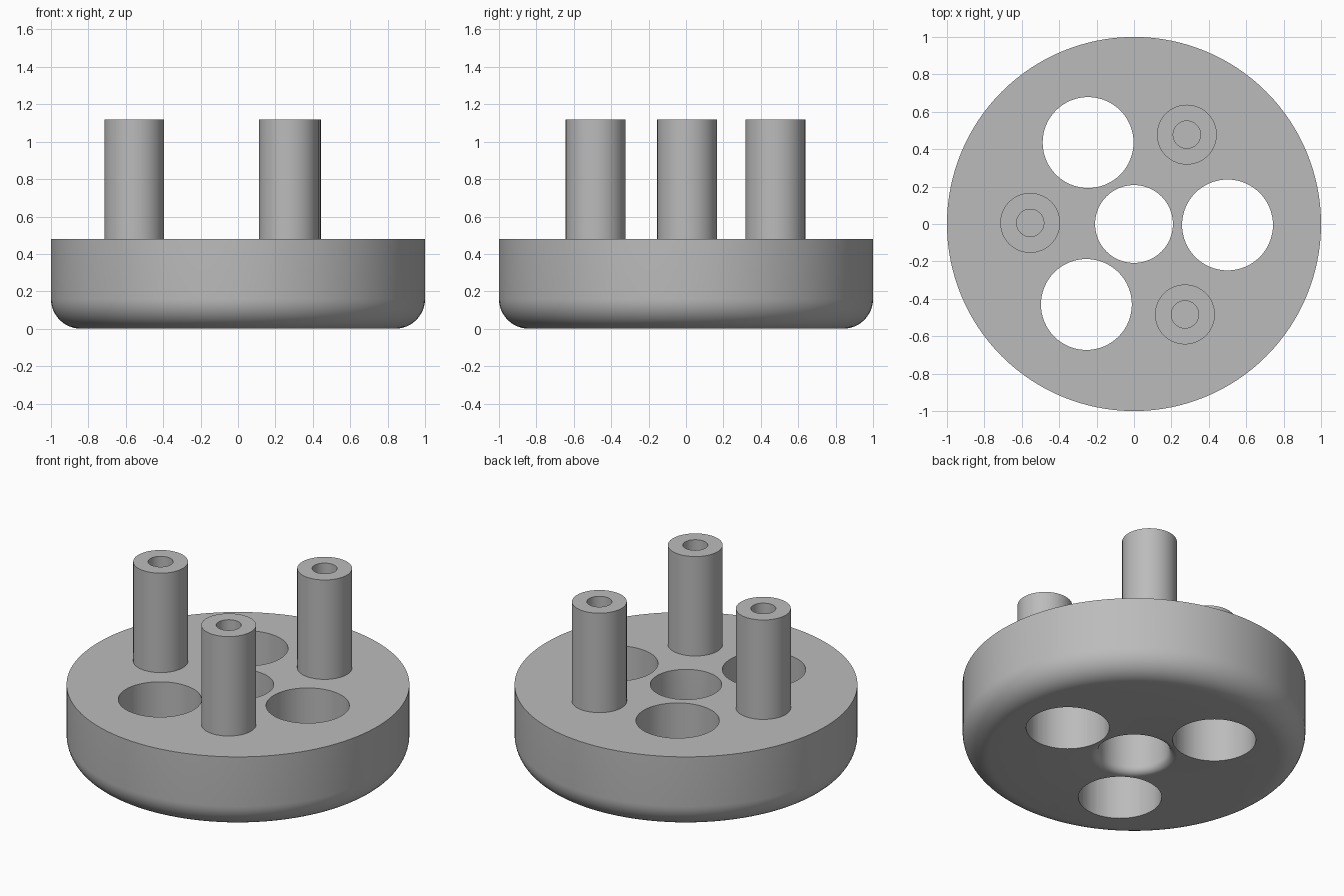
import bpy
import bmesh
from math import sin, cos, pi, radians

cube = bpy.data.objects.get("Cube")
if cube:
    bpy.data.objects.remove(cube, do_unlink=True)

BASE_TOP, POST_TOP = 0.48, 1.12
TILT = radians(-0.6)

grey = bpy.data.materials.new("grey")
grey.use_nodes = True
colour = (0.5, 0.5, 0.5, 1)
grey.diffuse_color = colour
grey.node_tree.nodes["Principled BSDF"].inputs["Base Color"].default_value = colour


def arc(cx, cz, r, start, end, steps):
    """Points of a fillet in the (radius, z) plane."""
    angles = [radians(start + (end - start) * i / steps) for i in range(steps + 1)]
    return [(cx + r * cos(a), cz + r * sin(a)) for a in angles]


def lathe(name, profile, sides, closed=False, location=(0, 0, 0)):
    """Turn a (radius, z) profile about the vertical axis."""
    bm = bmesh.new()
    verts = [bm.verts.new((r, 0, z)) for r, z in profile]
    edges = [bm.edges.new(pair) for pair in zip(verts, verts[1:])]
    if closed:
        edges.append(bm.edges.new((verts[-1], verts[0])))
    bmesh.ops.spin(bm, geom=verts + edges, cent=(0, 0, 0), axis=(0, 0, 1),
                   angle=2 * pi, steps=sides, use_merge=True)
    bmesh.ops.remove_doubles(bm, verts=bm.verts, dist=0.0001)
    bmesh.ops.recalc_face_normals(bm, faces=bm.faces)
    mesh = bpy.data.meshes.new(name)
    bm.to_mesh(mesh)
    bm.free()
    mesh.materials.append(grey)
    obj = bpy.data.objects.new(name, mesh)
    obj.location = location
    bpy.context.collection.objects.link(obj)
    return obj


def activate(obj):
    bpy.ops.object.select_all(action="DESELECT")
    obj.select_set(True)
    bpy.context.view_layer.objects.active = obj


def around(radius, degrees, z=0):
    a = radians(degrees) + TILT
    return (radius * cos(a), radius * sin(a), z)


# Round base with a filleted rim and a central bore flared at the bottom
rim, flare, bore = 0.16, 0.045, 0.208
base_profile = (arc(bore + flare, flare, flare, 180, 270, 6)
                + arc(1 - rim, rim, rim, -90, 0, 12)
                + [(1, BASE_TOP), (bore, BASE_TOP)])
base = lathe("base", base_profile, 128, closed=True)

# Three large through holes
cutters = []
for i in range(3):
    cutter = lathe("hole_cutter", [(0, -0.2), (0.243, -0.2), (0.243, 0.7), (0, 0.7)],
                   64, location=around(0.5, 120 * i))
    cutter.hide_render = True
    cutters.append(cutter)
    mod = base.modifiers.new("hole", "BOOLEAN")
    mod.operation = "DIFFERENCE"
    mod.solver = "EXACT"
    mod.object = cutter
bpy.context.view_layer.update()
activate(base)
for mod in list(base.modifiers):
    bpy.ops.object.modifier_apply(modifier=mod.name)
for cutter in cutters:
    bpy.data.objects.remove(cutter, do_unlink=True)

# Three posts with blind bores, set between the holes
post_r, bore_r, floor = 0.16, 0.073, POST_TOP - 0.45
post_profile = [(post_r, BASE_TOP), (post_r, POST_TOP), (bore_r, POST_TOP),
                (bore_r, floor), (0, floor)]
parts = [base]
for i in range(3):
    parts.append(lathe(f"post_{i + 1}", post_profile, 64,
                       location=around(0.555, 60 + 120 * i)))

# Smooth walls, crisp edges
for part in parts:
    activate(part)
    bpy.ops.object.shade_smooth_by_angle(angle=radians(30))
